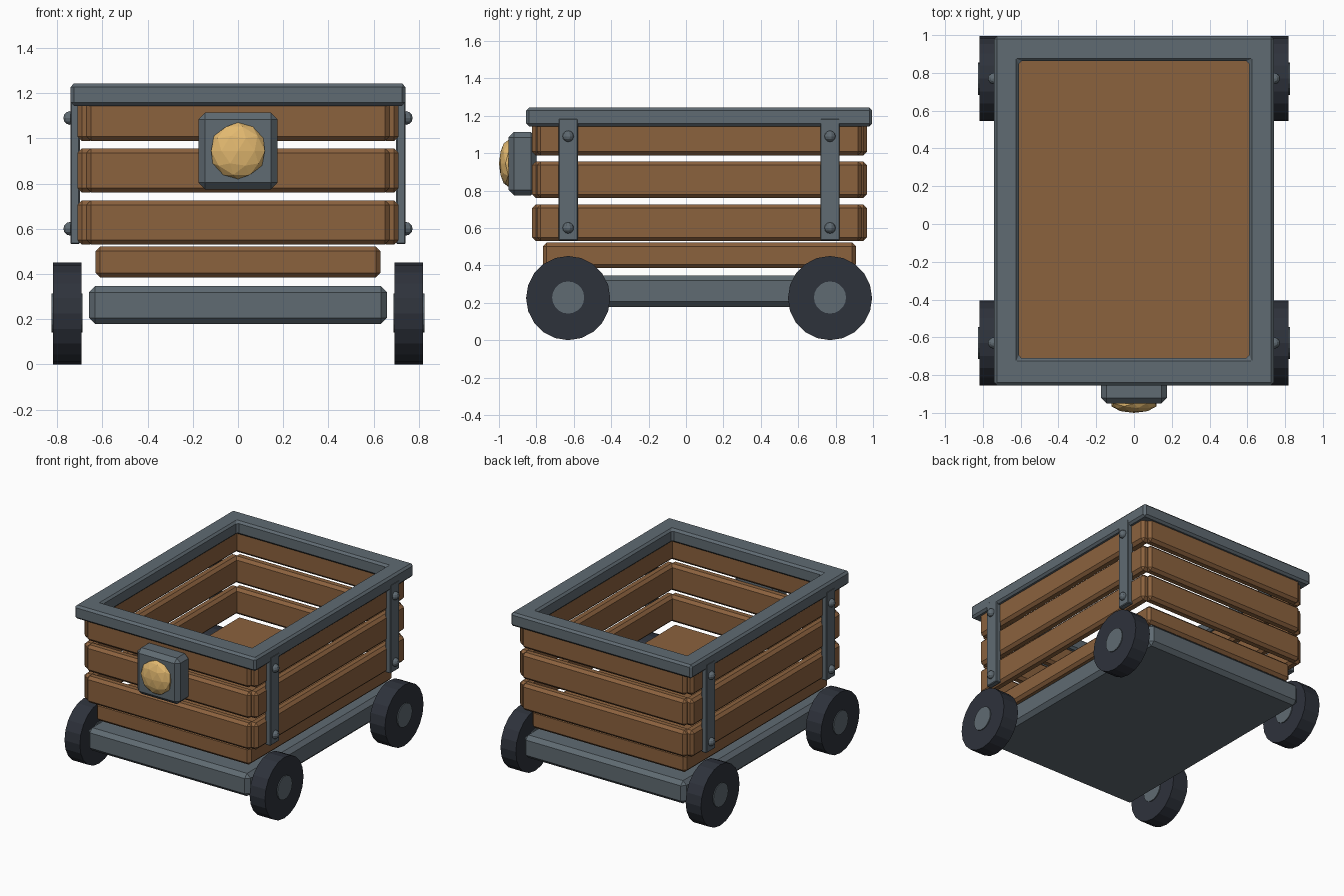
import bpy, bmesh
from math import pi

if "Cube" in bpy.data.objects:
    bpy.data.objects.remove(bpy.data.objects["Cube"])


def material(name, rgb):
    m = bpy.data.materials.new(name)
    m.diffuse_color = (*rgb, 1)
    m.use_nodes = True
    m.node_tree.nodes["Principled BSDF"].inputs["Base Color"].default_value = m.diffuse_color
    return m


WOOD = material("wood", (0.26, 0.122, 0.048))
IRON = material("iron", (0.115, 0.145, 0.168))
RUBBER = material("dark_iron", (0.027, 0.032, 0.044))
GLOW = material("lamp_glass", (0.76, 0.48, 0.16))


def finish(ob, name, mat, bevel=0):
    ob.name = name
    ob.data.materials.append(mat)
    if bevel:
        b = ob.modifiers.new("chamfer", 'BEVEL')
        b.width, b.segments, b.limit_method = bevel, 1, 'ANGLE'
    return ob


def box(name, x, y, z, mat, bevel=0.02):
    """Box from (min, max) pairs on each axis."""
    bpy.ops.mesh.primitive_cube_add(size=1, location=[sum(p) / 2 for p in (x, y, z)])
    ob = bpy.context.object
    ob.scale = [p[1] - p[0] for p in (x, y, z)]
    bpy.ops.object.transform_apply(location=False, rotation=False, scale=True)
    return finish(ob, name, mat, bevel)


def disc(name, x, y, z, r, width, mat):
    bpy.ops.mesh.primitive_cylinder_add(vertices=20, radius=r, depth=width,
                                        location=(x, y, z), rotation=(0, pi / 2, 0))
    return finish(bpy.context.object, name, mat)


def frame(name, outer, inner, z, mat, bevel):
    """Rectangular ring; outer and inner are (x0, y0, x1, y1)."""
    bm = bmesh.new()

    def loop(r, h):
        return [bm.verts.new((r[i], r[j], h)) for i, j in ((0, 1), (2, 1), (2, 3), (0, 3))]
    loops = [loop(outer, z[0]), loop(outer, z[1]), loop(inner, z[1]), loop(inner, z[0])]
    for a, b in zip(loops, loops[1:] + loops[:1]):
        for i in range(4):
            j = (i + 1) % 4
            bm.faces.new((a[i], a[j], b[j], b[i]))
    bmesh.ops.recalc_face_normals(bm, faces=bm.faces)
    me = bpy.data.meshes.new(name)
    bm.to_mesh(me)
    bm.free()
    ob = bpy.data.objects.new(name, me)
    bpy.context.collection.objects.link(ob)
    return finish(ob, name, mat, bevel)


# Chassis and floor
box("chassis", (-0.66, 0.66), (-0.825, 0.965), (0.178, 0.346), IRON, 0.028)
box("floor", (-0.63, 0.63), (-0.765, 0.908), (0.385, 0.522), WOOD)

# Three rows of wall planks with gaps between
for row, z0 in enumerate((0.53, 0.76, 0.988)):
    z = (z0, z0 + 0.196)
    box(f"front_plank_{row}", (-0.67, 0.67), (-0.823, -0.748), z, WOOD)
    box(f"back_plank_{row}", (-0.67, 0.67), (0.893, 0.968), z, WOOD)
    for s in (-1, 1):
        box(f"side_plank_{row}", sorted((s * 0.635, s * 0.71)), (-0.797, 0.94), z, WOOD)

# Top rim
frame("top_rim", (-0.74, -0.855, 0.74, 0.995), (-0.61, -0.71, 0.61, 0.862),
      (1.143, 1.243), IRON, 0.015)

# Wheels, hubs, side straps and rivets
for s in (-1, 1):
    for y in (-0.63, 0.77):
        disc("wheel", s * 0.756, y, 0.225, 0.225, 0.125, RUBBER)
        disc("wheel_hub", s * 0.756, y, 0.228, 0.086, 0.138, IRON)
        box("side_strap", sorted((s * 0.70, s * 0.742)), (y - 0.052, y + 0.052),
            (0.532, 1.185), IRON, 0.005)
        for z in (0.6, 1.09):
            bpy.ops.mesh.primitive_uv_sphere_add(segments=10, ring_count=6, radius=0.03,
                                                 location=(s * 0.744, y, z))
            finish(bpy.context.object, "rivet", IRON)

# Front lamp
box("lamp_housing", (-0.175, 0.175), (-0.95, -0.80), (0.774, 1.114), IRON, 0.03)
bpy.ops.mesh.primitive_ico_sphere_add(subdivisions=2, radius=0.125, location=(0, -0.95, 0.945))
lens = finish(bpy.context.object, "lamp_lens", GLOW)
lens.scale.y = 0.4
